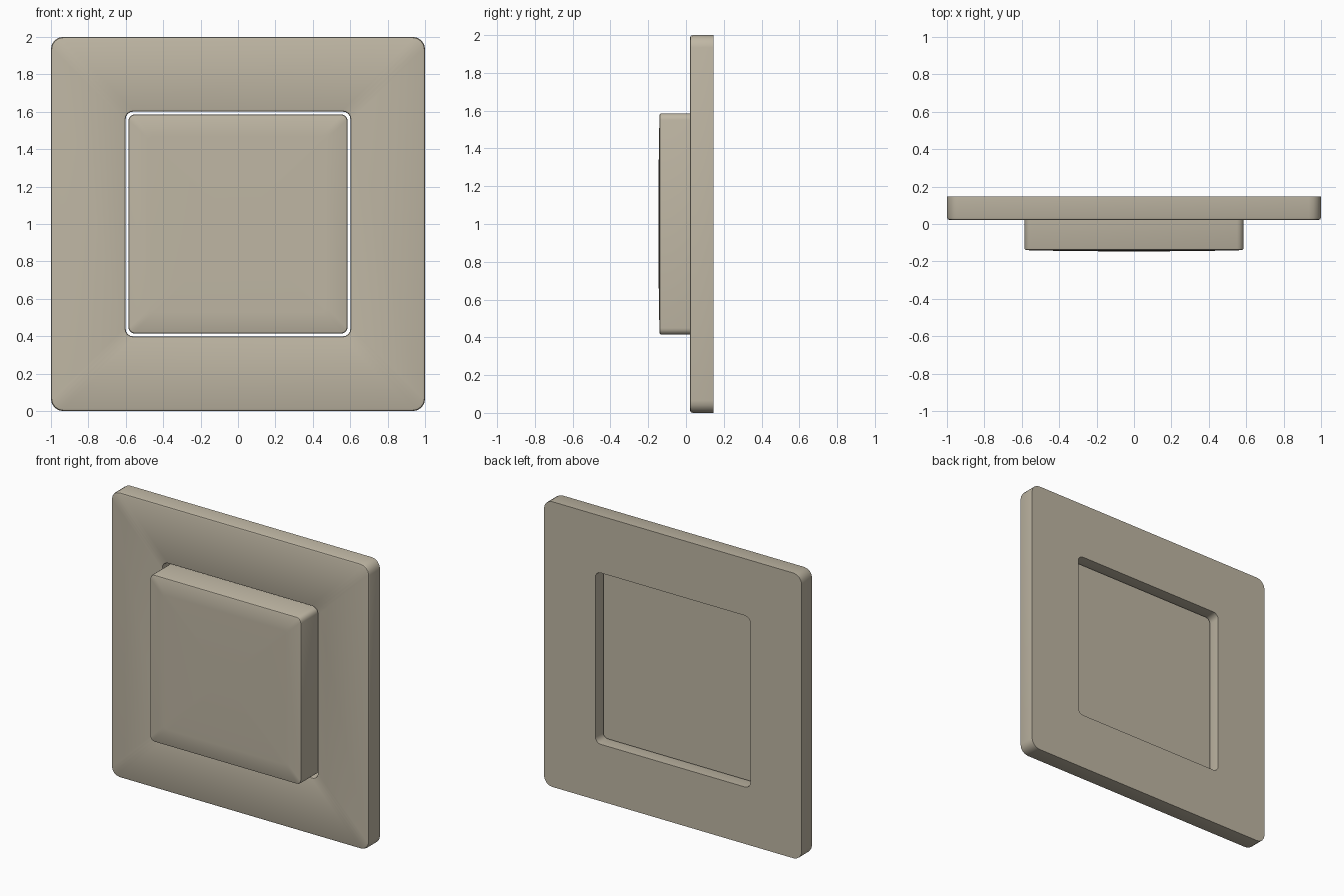
import bpy
import bmesh
from math import cos, sin, pi, radians

cube = bpy.data.objects.get("Cube")
if cube:
    bpy.data.objects.remove(cube, do_unlink=True)

beige = bpy.data.materials.new("warm beige plastic")
beige.use_nodes = True
colour = (0.52, 0.47, 0.37, 1)
beige.diffuse_color = colour
beige.node_tree.nodes["Principled BSDF"].inputs["Base Color"].default_value = colour


def rounded_square(bm, half, radius, y, segments=4):
    """One upright ring with rounded corners, centred at z = 1."""
    ring = []
    for corner in range(4):
        middle = pi / 4 + corner * pi / 2
        cx = (half - radius) * 2 ** 0.5 * cos(middle)
        cz = (half - radius) * 2 ** 0.5 * sin(middle)
        for i in range(segments + 1):
            a = corner * pi / 2 + i / segments * pi / 2
            ring.append(bm.verts.new((cx + radius * cos(a), y, 1 + cz + radius * sin(a))))
    return ring


def loft(name, profile, closed):
    """Bridge rings of (half width, corner radius, y); close the loop or cap the ends."""
    bm = bmesh.new()
    rings = [rounded_square(bm, *step) for step in profile]
    pairs = list(zip(rings, rings[1:]))
    if closed:
        pairs.append((rings[-1], rings[0]))
    else:
        bm.faces.new(rings[0])
        bm.faces.new(rings[-1])
    for a, b in pairs:
        for i in range(len(a)):
            j = (i + 1) % len(a)
            bm.faces.new((a[i], a[j], b[j], b[i]))
    bmesh.ops.recalc_face_normals(bm, faces=bm.faces)
    mesh = bpy.data.meshes.new(name)
    bm.to_mesh(mesh)
    bm.free()
    mesh.materials.append(beige)
    obj = bpy.data.objects.new(name, mesh)
    bpy.context.collection.objects.link(obj)
    bpy.ops.object.select_all(action="DESELECT")
    obj.select_set(True)
    bpy.context.view_layer.objects.active = obj
    bpy.ops.object.shade_smooth_by_angle(angle=radians(35))
    return obj


# Square wall frame: softened front edges, sharp back edges, open centre
loft("frame", [
    (1.0, 0.065, 0.146),
    (1.0, 0.065, 0.035),
    (0.996, 0.061, 0.025),
    (0.986, 0.055, 0.021),
    (0.612, 0.05, 0.021),
    (0.604, 0.044, 0.024),
    (0.601, 0.041, 0.032),
    (0.601, 0.041, 0.146),
], closed=True)

# Push button: floats in the opening, with a slightly domed front
loft("button", [
    (0.586, 0.035, 0.08),
    (0.586, 0.035, -0.13),
    (0.583, 0.032, -0.137),
    (0.576, 0.026, -0.140),
    (0.47, 0.024, -0.1425),
    (0.25, 0.022, -0.1455),
    (0.1, 0.02, -0.146),
], closed=False)
